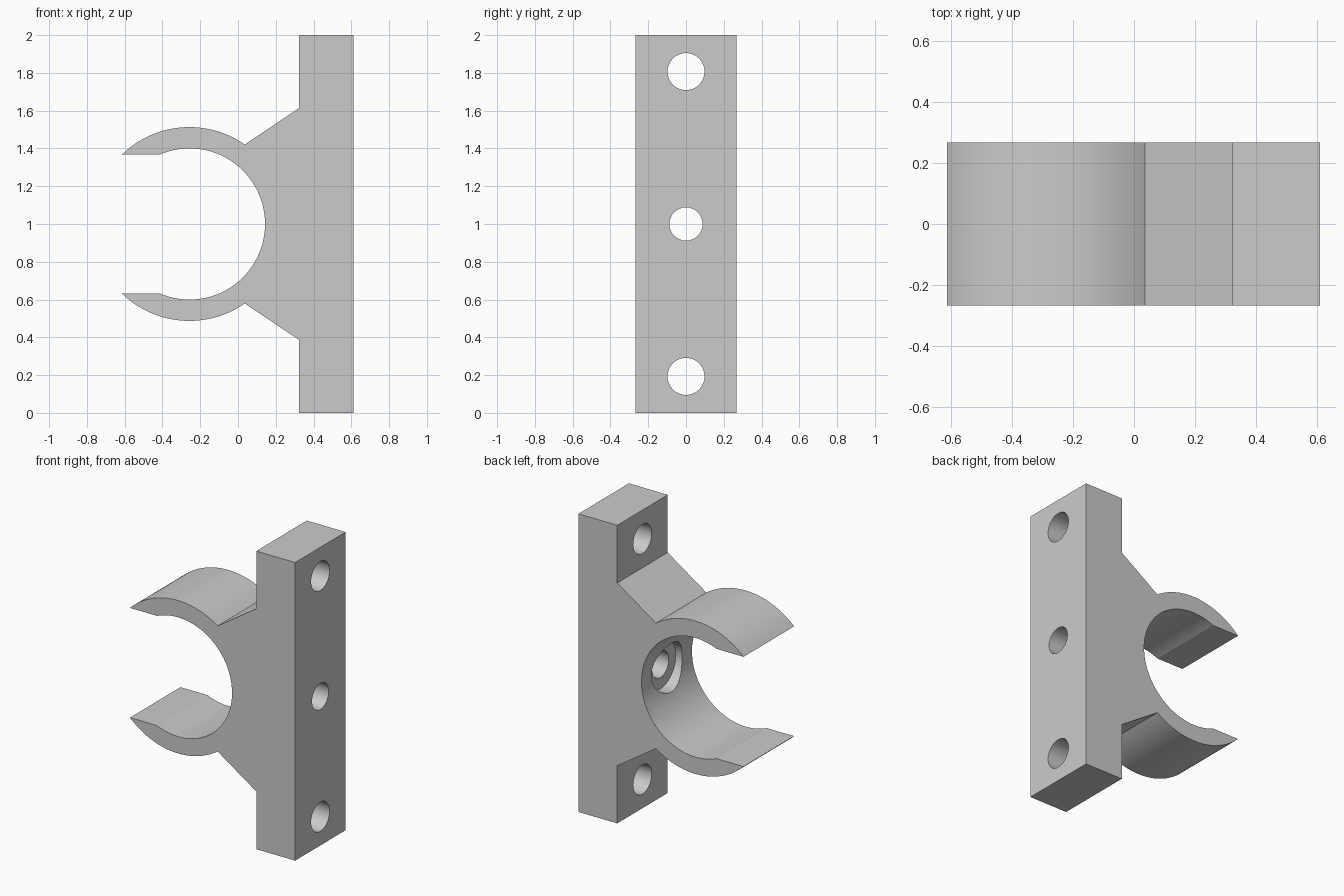
import bpy
import bmesh
from math import asin, atan2, cos, pi, sin
from mathutils import Matrix

cube = bpy.data.objects.get("Cube")
if cube:
    bpy.data.objects.remove(cube, do_unlink=True)

DEPTH = 0.535
RING_X, MID_Z = -0.257, 1.0
R_IN, R_OUT = 0.4, 0.513
LIP = 0.368              # half height of the clip mouth
PLATE_IN, PLATE_OUT = 0.323, 0.611

grey = bpy.data.materials.new("light_grey")
grey.use_nodes = True
colour = (0.6, 0.6, 0.6, 1)
grey.diffuse_color = colour
grey.node_tree.nodes["Principled BSDF"].inputs["Base Color"].default_value = colour


def arc(radius, start, end, steps):
    """Points on a circle about the ring centre, as (x, height from middle)."""
    angles = [start + (end - start) * i / steps for i in range(steps + 1)]
    return [(RING_X + radius * cos(a), radius * sin(a)) for a in angles]


def add_object(name, bm):
    bmesh.ops.recalc_face_normals(bm, faces=bm.faces)
    mesh = bpy.data.meshes.new(name)
    bm.to_mesh(mesh)
    bm.free()
    mesh.materials.append(grey)
    obj = bpy.data.objects.new(name, mesh)
    bpy.context.collection.objects.link(obj)
    return obj


# Upper half of the outline: plate, sloping web, outer arc, lip, inner arc
web_angle = atan2(0.42, 0.292)
upper = [(PLATE_OUT, 1.0), (PLATE_IN, 1.0), (PLATE_IN, 0.613)]
upper += arc(R_OUT, web_angle, pi - asin(LIP / R_OUT), 32)
upper += arc(R_IN, pi - asin(LIP / R_IN), 0, 48)
# Mirror it for the lower half, sharing the innermost point
outline = upper + [(x, -h) for x, h in reversed(upper[:-1])]

bm = bmesh.new()
face = bm.faces.new([bm.verts.new((x, -DEPTH / 2, MID_Z + h)) for x, h in outline])
extruded = bmesh.ops.extrude_face_region(bm, geom=[face])["geom"]
moved = [v for v in extruded if isinstance(v, bmesh.types.BMVert)]
bmesh.ops.translate(bm, verts=moved, vec=(0, DEPTH, 0))
bracket = add_object("clip_bracket", bm)


def drill(name, radius, z, x0, x1):
    """Cut a round hole along x."""
    bm = bmesh.new()
    place = Matrix.Translation(((x0 + x1) / 2, 0, z)) @ Matrix.Rotation(pi / 2, 4, "Y")
    bmesh.ops.create_cone(bm, cap_ends=True, segments=48, radius1=radius,
                          radius2=radius, depth=x1 - x0, matrix=place)
    cutter = add_object(name, bm)
    cutter.hide_render = True
    mod = bracket.modifiers.new(name, "BOOLEAN")
    mod.operation = "DIFFERENCE"
    mod.solver = "EXACT"
    mod.object = cutter
    bpy.context.view_layer.objects.active = bracket
    bpy.ops.object.modifier_apply(modifier=name)
    bpy.data.objects.remove(cutter, do_unlink=True)


# Mounting holes, then the middle screw hole with its counterbore
drill("upper_hole", 0.098, 1.807, 0.2, 0.8)
drill("lower_hole", 0.098, 0.193, 0.2, 0.8)
drill("middle_hole", 0.088, MID_Z, 0.0, 0.8)
drill("counterbore", 0.163, MID_Z, -0.1, 0.19)

bpy.ops.object.select_all(action="DESELECT")
bracket.select_set(True)
bpy.context.view_layer.objects.active = bracket
bpy.ops.object.shade_smooth_by_angle(angle=pi / 9)
